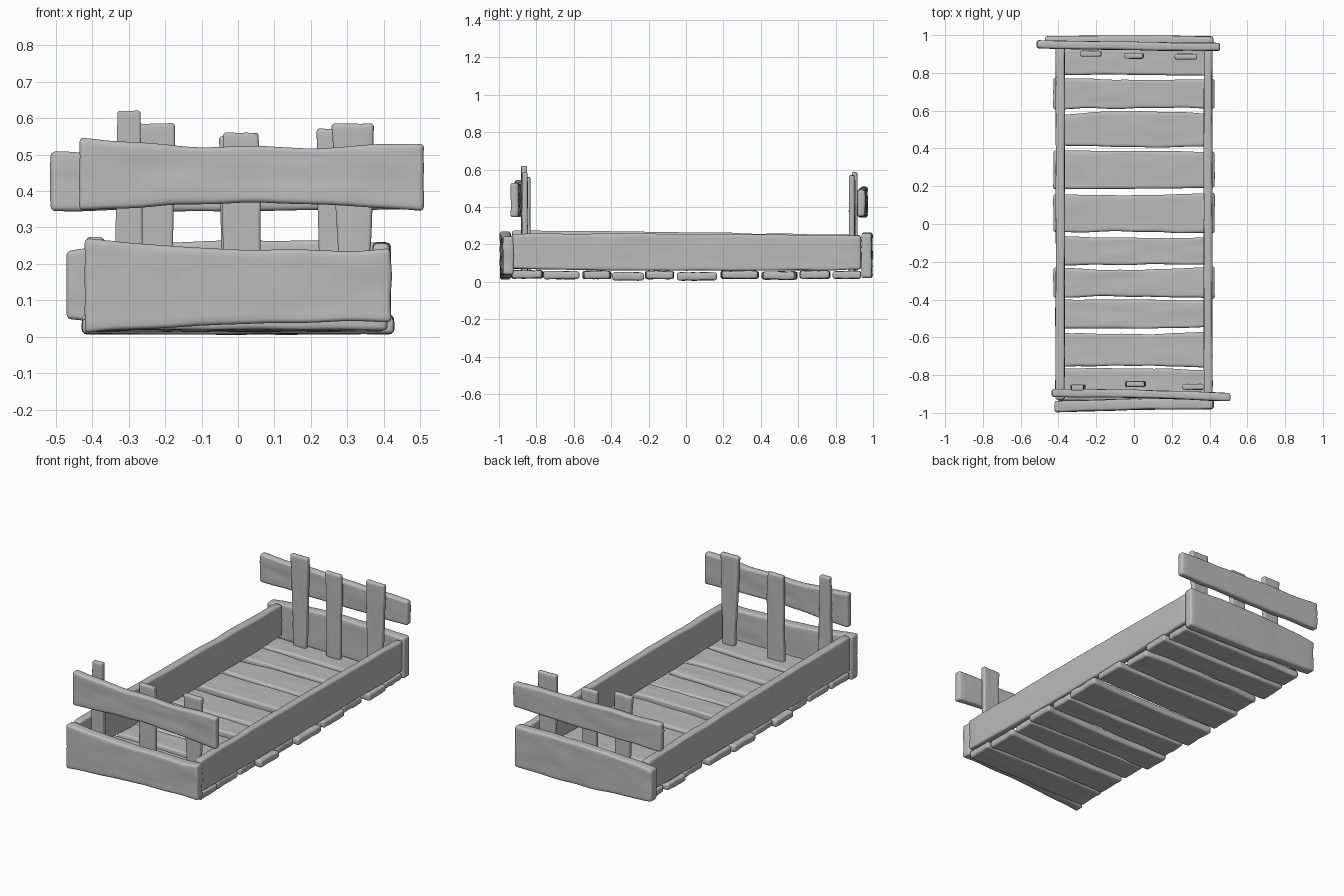
import bpy
import bmesh
from mathutils import Vector, noise

cube = bpy.data.objects.get("Cube")
if cube:
    bpy.data.objects.remove(cube, do_unlink=True)

wood = bpy.data.materials.new("weathered_grey_wood")
wood.use_nodes = True
GREY = (0.5, 0.5, 0.5, 1)
wood.diffuse_color = GREY
wood.node_tree.nodes["Principled BSDF"].inputs["Base Color"].default_value = GREY


def bend(values, t):
    """Smooth curve through start, middle and end values."""
    a, m, b = values
    return a * (1 - t) * (1 - 2 * t) + m * 4 * t * (1 - t) + b * t * (2 * t - 1)


def plank(name, axes, ends, low, high, depth, thick, rough=0.0035):
    """Worn board; axes gives the length, width and thickness directions."""
    bm = bmesh.new()
    bmesh.ops.create_cube(bm, size=1)
    for axis, cuts in ((0, 24), (1, 8)):
        normal = Vector((axis == 0, axis == 1, 0))
        for i in range(1, cuts):
            bmesh.ops.bisect_plane(bm, geom=bm.verts[:] + bm.edges[:] + bm.faces[:],
                                   plane_co=normal * (i / cuts - 0.5), plane_no=normal)
    seed = Vector((len(bpy.data.objects) * 7.3, 0, 0))
    for v in bm.verts:
        t, s, side = v.co.x + 0.5, v.co.y + 0.5, v.co.z
        along = ends[0] + (ends[1] - ends[0]) * t
        lo, hi = bend(low, t), bend(high, t)
        across = lo + (hi - lo) * s
        # long shallow grain dents, and slightly wavy outlines
        grain = noise.noise(seed + Vector((along * 7, across * 28, side * 9)))
        wave = noise.noise(seed + Vector((along * 6, s * 5, 3)))
        across += wave * 0.006
        out = bend(depth, t) + side * (thick + 2 * rough * grain)
        along += (abs(t - 0.5) > 0.49) * 0.004 * noise.noise(seed + Vector((s * 3, t, 5)))
        place = dict(zip(axes, (along, across, out)))
        v.co = Vector((place["x"], place["y"], place["z"]))
    bmesh.ops.recalc_face_normals(bm, faces=bm.faces[:])
    mesh = bpy.data.meshes.new(name)
    bm.to_mesh(mesh)
    bm.free()
    mesh.materials.append(wood)
    obj = bpy.data.objects.new(name, mesh)
    bpy.context.collection.objects.link(obj)
    worn = obj.modifiers.new("worn_edges", "BEVEL")
    worn.width = min(0.012, thick * 0.3)
    worn.segments = 3
    worn.limit_method = "ANGLE"
    worn.angle_limit = 0.9
    mesh.shade_smooth()
    return obj


# long side boards
plank("left_side_board", "yzx", (-0.93, 0.935), (0.07, 0.06, 0.065),
      (0.257, 0.257, 0.247), (0.393, 0.392, 0.393), 0.045)
plank("right_side_board", "yzx", (-0.93, 0.935), (0.07, 0.06, 0.065),
      (0.275, 0.265, 0.25), (-0.392, -0.39, -0.39), 0.048)

# end boards
plank("front_end_board", "xzy", (-0.42, 0.42), (0.01, 0.035, 0.04),
      (0.27, 0.24, 0.242), (-0.967, -0.955, -0.95), 0.058)
plank("back_end_board", "xzy", (-0.47, 0.42), (0.05, 0.025, 0.02),
      (0.235, 0.264, 0.255), (0.965, 0.97, 0.965), 0.055)

# top rails
plank("front_rail", "xzy", (-0.435, 0.51), (0.345, 0.366, 0.345),
      (0.545, 0.52, 0.532), (-0.895, -0.9, -0.917), 0.042)
plank("back_rail", "xzy", (-0.515, 0.455), (0.345, 0.345, 0.35),
      (0.505, 0.5, 0.49), (0.952, 0.943, 0.937), 0.042)

# upright posts: name, y, top, bottom edges in x, top edges in x
posts = [
    ("front_right_post", -0.866, 0.62, (-0.335, -0.257), (-0.332, -0.268)),
    ("front_middle_post", -0.847, 0.56, (-0.047, 0.063), (-0.04, 0.06)),
    ("front_left_post", -0.862, 0.585, (0.285, 0.36), (0.255, 0.373)),
    ("back_right_post", 0.902, 0.585, (-0.262, -0.185), (-0.285, -0.172)),
    ("back_middle_post", 0.89, 0.55, (-0.045, 0.045), (-0.05, 0.05)),
    ("back_left_post", 0.886, 0.57, (0.225, 0.315), (0.215, 0.335)),
]
for name, y, top, foot, head in posts:
    low, high = [(f, (f + h) / 2, h) for f, h in zip(foot, head)]
    plank(name, "zxy", (0.05, top), low, high, (y, y, y), 0.03, 0.002)

# floor slats: half length, front edge, back edge, height, belly
slats = [
    (0.41, -0.935, -0.765, 0.04, 0.0),
    (0.4, -0.755, -0.575, 0.036, -0.008),
    (0.4, -0.553, -0.4, 0.037, 0.0),
    (0.427, -0.39, -0.23, 0.029, -0.012),
    (0.41, -0.22, -0.063, 0.037, -0.01),
    (0.427, -0.045, 0.16, 0.029, -0.008),
    (0.427, 0.185, 0.39, 0.038, -0.004),
    (0.4, 0.418, 0.575, 0.034, 0.022),
    (0.427, 0.607, 0.775, 0.038, -0.012),
    (0.41, 0.79, 0.93, 0.037, 0.0),
]
for i, (half, front, back, z, belly) in enumerate(slats):
    lean = 0.006 * (-1) ** i
    plank(f"floor_slat_{i + 1}", "xyz", (-half, half),
          (front, front - belly / 2, front + lean), (back, back + belly, back - lean),
          (z, z, z), 0.042)
